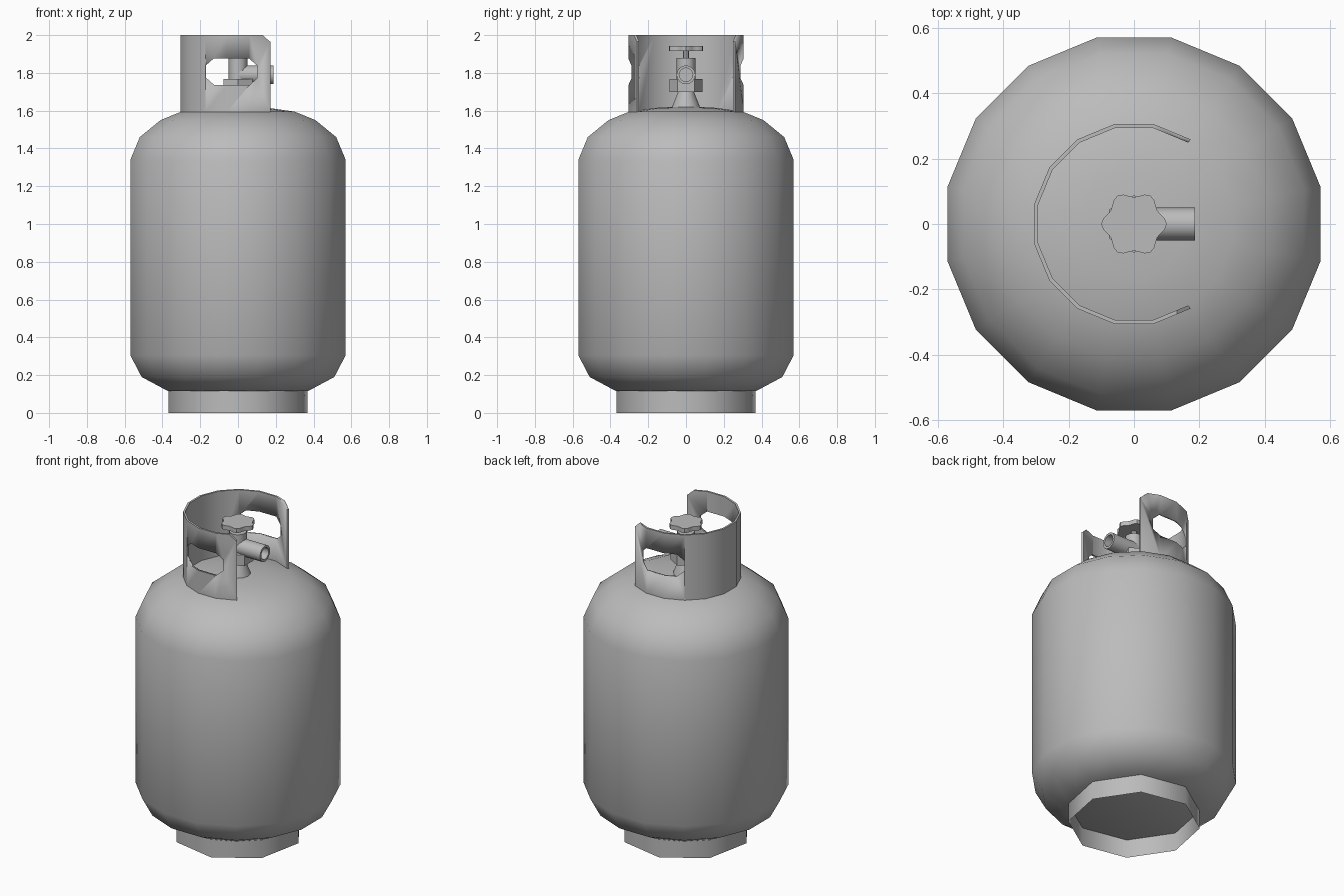
import bpy, bmesh
from math import sin, cos, pi, radians
from mathutils import Matrix, Vector

cube = bpy.data.objects.get("Cube")
if cube:
    bpy.data.objects.remove(cube, do_unlink=True)

steel = bpy.data.materials.new("grey_steel")
steel.use_nodes = True
GREY = (0.5, 0.5, 0.5, 1)
steel.diffuse_color = GREY
steel.node_tree.nodes["Principled BSDF"].inputs["Base Color"].default_value = GREY


def finish(name, bm, angle=35):
    """Turn a bmesh into a smooth-shaded object with sharp corners kept."""
    bmesh.ops.recalc_face_normals(bm, faces=bm.faces)
    mesh = bpy.data.meshes.new(name)
    bm.to_mesh(mesh)
    bm.free()
    mesh.materials.append(steel)
    obj = bpy.data.objects.new(name, mesh)
    bpy.context.collection.objects.link(obj)
    bpy.ops.object.select_all(action='DESELECT')
    obj.select_set(True)
    bpy.context.view_layer.objects.active = obj
    bpy.ops.object.shade_smooth_by_angle(angle=radians(angle))
    return obj


def lathe(name, profile, sides, start=0.0, caps=True, angle=35, matrix=None):
    """Revolve (radius, height) points around z."""
    bm = bmesh.new()
    rings = [[bm.verts.new((r * cos(start + 2 * pi * i / sides),
                            r * sin(start + 2 * pi * i / sides), z))
              for i in range(sides)] for r, z in profile]
    for low, high in zip(rings, rings[1:]):
        for i in range(sides):
            j = (i + 1) % sides
            bm.faces.new((low[i], low[j], high[j], high[i]))
    if caps:
        bm.faces.new(rings[0])
        bm.faces.new(rings[-1])
    if matrix:
        bm.transform(matrix)
    return finish(name, bm, angle)


def prism(name, outline, depth, matrix):
    """Extrude a flat outline along its own z, then place it."""
    bm = bmesh.new()
    face = bm.faces.new([bm.verts.new((x, y, 0)) for x, y in outline])
    ext = bmesh.ops.extrude_face_region(bm, geom=[face])
    moved = [v for v in ext["geom"] if isinstance(v, bmesh.types.BMVert)]
    bmesh.ops.translate(bm, verts=moved, vec=(0, 0, depth))
    bm.transform(matrix)
    return finish(name, bm)


HALF = pi / 16            # puts flats on the axes of a 16-sided ring
FLAT = 1 / cos(HALF)      # flat distance to corner radius

# Tank shell
shell = [(0.37, 0.115), (0.51, 0.19), (0.57, 0.305), (0.57, 1.34), (0.52, 1.46),
         (0.41, 1.55), (0.30, 1.595), (0.16, 1.615), (0.02, 1.622)]
lathe("tank_shell", [(r * FLAT, z) for r, z in shell], 16, HALF)

# Foot ring, open below
lathe("foot_ring", [(0.374, 0), (0.374, 0.125)], 8, HALF, caps=False, angle=50)

# Collar guard: arc wall open towards +x, with clipped top corners
bm = bmesh.new()
inner, outer = 0.299, 0.311
sections = []
for k in range(12):
    a = radians(56.25 + 22.5 * k)
    sections.append([bm.verts.new((r * cos(a), r * sin(a), z))
                     for r, z in ((outer, 1.59), (outer, 2), (inner, 2), (inner, 1.59))])
for a, b in zip(sections, sections[1:]):
    for i in range(4):
        j = (i + 1) % 4
        bm.faces.new((a[i], a[j], b[j], b[i]))
bm.faces.new(sections[0])
bm.faces.new(sections[-1])
collar = finish("collar_guard", bm)

# Cutters: hand holes through both walls, and corner clips
along_y = Matrix.Translation((0, 0.5, 0)) @ Matrix.Rotation(pi / 2, 4, 'X')
hole = [(-0.17, 1.775), (-0.125, 1.735), (0.06, 1.735), (0.1, 1.77),
        (0.1, 1.84), (0.06, 1.875), (-0.13, 1.875), (-0.17, 1.84)]
clip = [(0.13, 2.001), (0.3, 2.001), (0.3, 1.965), (0.169, 1.965)]
for outline in (hole, clip):
    cutter = prism("cutter", outline, 1, along_y)
    cutter.hide_render = True
    mod = collar.modifiers.new("cut", 'BOOLEAN')
    mod.operation = 'DIFFERENCE'
    mod.solver = 'EXACT'
    mod.object = cutter
    bpy.context.view_layer.objects.active = collar
    bpy.ops.object.modifier_apply(modifier=mod.name)
    bpy.data.objects.remove(cutter, do_unlink=True)

# Valve: flared base, hexagonal nut, round body and spindle
lathe("valve_base", [(0.075, 1.61), (0.07, 1.63), (0.042, 1.7)], 12)
lathe("valve_nut", [(0.088, 1.7), (0.088, 1.768)], 6, pi / 6)
lathe("valve_body", [(0.05, 1.76), (0.05, 1.88)], 12)
lathe("valve_spindle", [(0.016, 1.87), (0.016, 1.92)], 8)

# Outlet pipe with a hollow mouth
along_x = Matrix.Translation((0, 0, 1.79)) @ Matrix.Rotation(pi / 2, 4, 'Y')
lathe("valve_outlet", [(0.05, 0), (0.05, 0.187), (0.036, 0.187), (0.036, 0.12)],
      16, angle=40, matrix=along_x)

# Hand wheel with six lobes
rim = [((0.091 + 0.009 * cos(6 * t)) * cos(t), (0.091 + 0.009 * cos(6 * t)) * sin(t))
       for t in (2 * pi * i / 36 for i in range(36))]
prism("hand_wheel", rim, 0.027, Matrix.Translation((0, 0, 1.915)))
